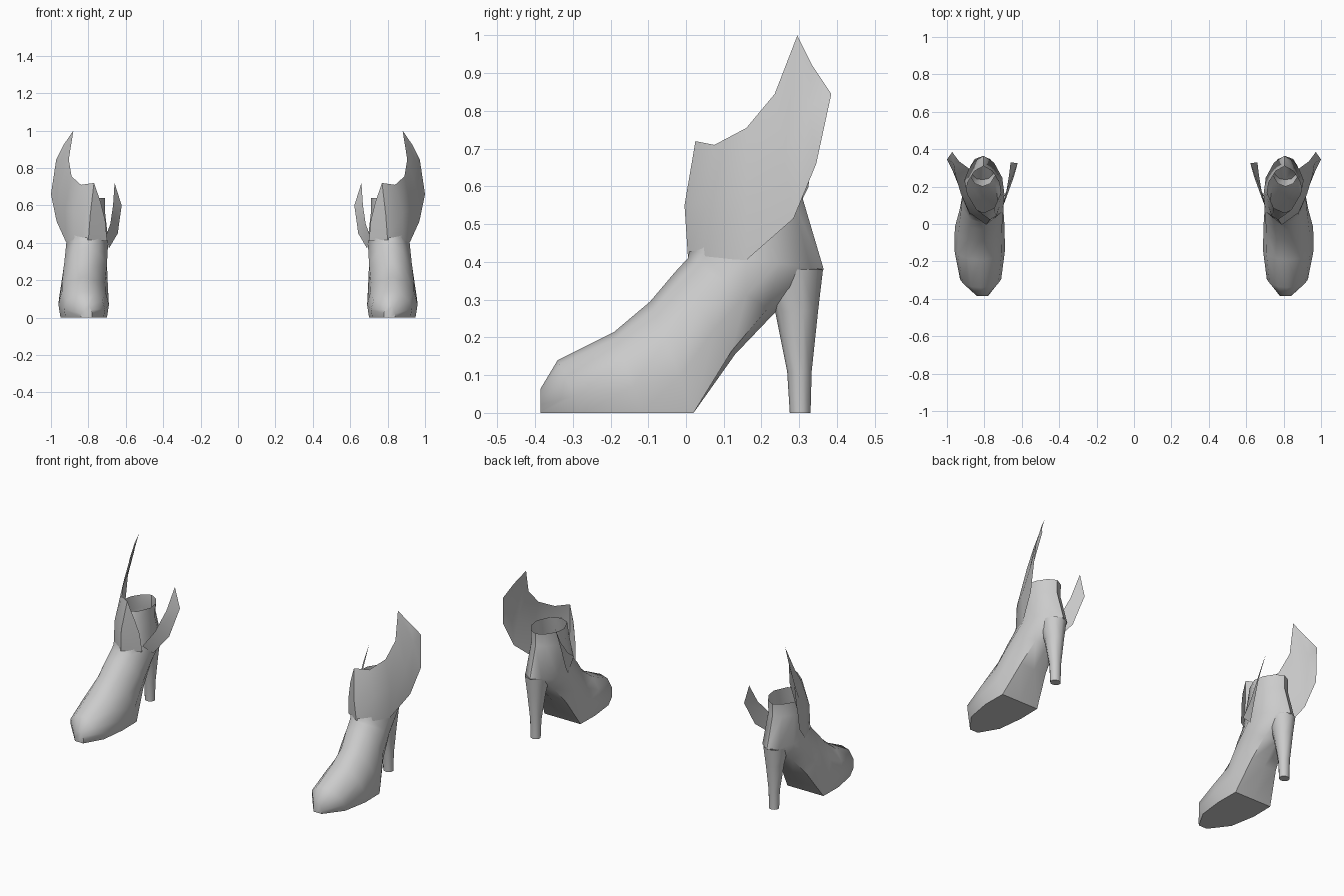
import bpy, bmesh, math

if "Cube" in bpy.data.objects:
    bpy.data.objects.remove(bpy.data.objects["Cube"])

leather = bpy.data.materials.new("grey leather")
leather.diffuse_color = (0.6, 0.6, 0.6, 1)
leather.use_nodes = True
leather.node_tree.nodes["Principled BSDF"].inputs["Base Color"].default_value = leather.diffuse_color


def make(name, verts, faces, angle=50):
    """One part of the right boot, mirrored to make the left one."""
    me = bpy.data.meshes.new(name)
    me.from_pydata(verts, [], faces)
    bm = bmesh.new()
    bm.from_mesh(me)
    bmesh.ops.remove_doubles(bm, verts=bm.verts, dist=0.0005)
    bmesh.ops.recalc_face_normals(bm, faces=bm.faces)
    bm.to_mesh(me)
    bm.free()
    me.materials.append(leather)
    ob = bpy.data.objects.new(name, me)
    bpy.context.collection.objects.link(ob)
    bpy.ops.object.select_all(action='DESELECT')
    ob.select_set(True)
    bpy.context.view_layer.objects.active = ob
    bpy.ops.object.shade_smooth_by_angle(angle=math.radians(angle))
    mod = ob.modifiers.new("pair", 'MIRROR')
    mod.use_mirror_merge = False
    return ob


def loft(name, rings, cap_start):
    n = len(rings[0])
    verts = [p for r in rings for p in r]
    faces = []
    for i in range(len(rings) - 1):
        for j in range(n):
            k = (j + 1) % n
            faces.append((i * n + j, i * n + k, (i + 1) * n + k, (i + 1) * n + j))
    if cap_start:
        faces.append(tuple(range(n)))
    return make(name, verts, faces)


# Foot and shaft: sections from sole/back point to top/front point
FLAT = [(0, 0), (.92, 0), (1, .32), (.86, .65), (.47, .92), (0, 1)]
OVAL = [(0, 0), (.5, .1), (.9, .33), (1, .58), (.62, .9), (0, 1)]


def section(y0, z0, y1, z1, cx, hw, oval):
    half = [(a[0] + (b[0] - a[0]) * oval, a[1] + (b[1] - a[1]) * oval)
            for a, b in zip(FLAT, OVAL)]
    pts = half + [(-w, t) for w, t in half[-2:0:-1]]
    return [(cx + w * hw, y0 + (y1 - y0) * t, z0 + (z1 - z0) * t) for w, t in pts]


foot = [
    (-.385, 0, -.385, .065, .81, .03, 0),
    (-.275, 0, -.34, .14, .82, .11, 0),
    (-.12, 0, -.19, .215, .825, .135, 0),
    (.02, 0, -.095, .295, .825, .133, 0),
    (.13, .155, -.03, .372, .815, .123, .5),
    (.235, .265, .005, .41, .81, .116, .8),
    (.365, .38, .01, .43, .805, .112, 1),
    (.31, .565, .04, .55, .805, .095, 1),
    (.312, .64, .06, .64, .805, .093, 1),
]
loft("foot_and_shaft", [section(*s) for s in foot], True)

# Heel: tapering oval rings (z, front y, back y, half width)
heel = []
for z, y0, y1, hw in [(0, .275, .33, .03), (.11, .268, .333, .033),
                      (.27, .236, .35, .052), (.38, .2, .363, .07)]:
    heel.append([(.81 + hw * math.sin(math.tau * k / 10),
                  (y0 + y1) / 2 + (y1 - y0) / 2 * math.cos(math.tau * k / 10), z)
                 for k in range(10)])
loft("heel", heel, True)

# Outer wing: collar round the front that sweeps up and back
outer = [
    (.70, .07, .41), (.71, .06, .52), (.735, .04, .62),
    (.80, .005, .415), (.79, -.004, .55), (.77, .025, .72),
    (.88, .05, .41), (.88, .06, .56), (.84, .075, .71),
    (.92, .16, .405), (.925, .16, .58), (.89, .16, .755),
    (.97, .285, .515), (.955, .26, .68), (.905, .235, .845),
    (1.0, .345, .66), (.965, .325, .81), (.88, .295, 1.0),
    (.972, .385, .845), (.935, .335, .92),
]
faces = [(3 * c + r, 3 * c + 3 + r, 3 * c + 4 + r, 3 * c + 1 + r)
         for c in range(5) for r in range(2)]
faces += [(15, 18, 16), (16, 18, 19), (16, 19, 17)]
make("outer_wing", outer, faces)

# Inner wing: smaller blade on the side between the boots
inner = [
    (.705, .08, .44), (.69, .16, .37),
    (.683, .17, .50), (.643, .25, .45),
    (.668, .26, .60), (.622, .325, .60),
    (.66, .33, .72),
]
make("inner_wing", inner, [(0, 1, 3, 2), (2, 3, 5, 4), (4, 5, 6)])
